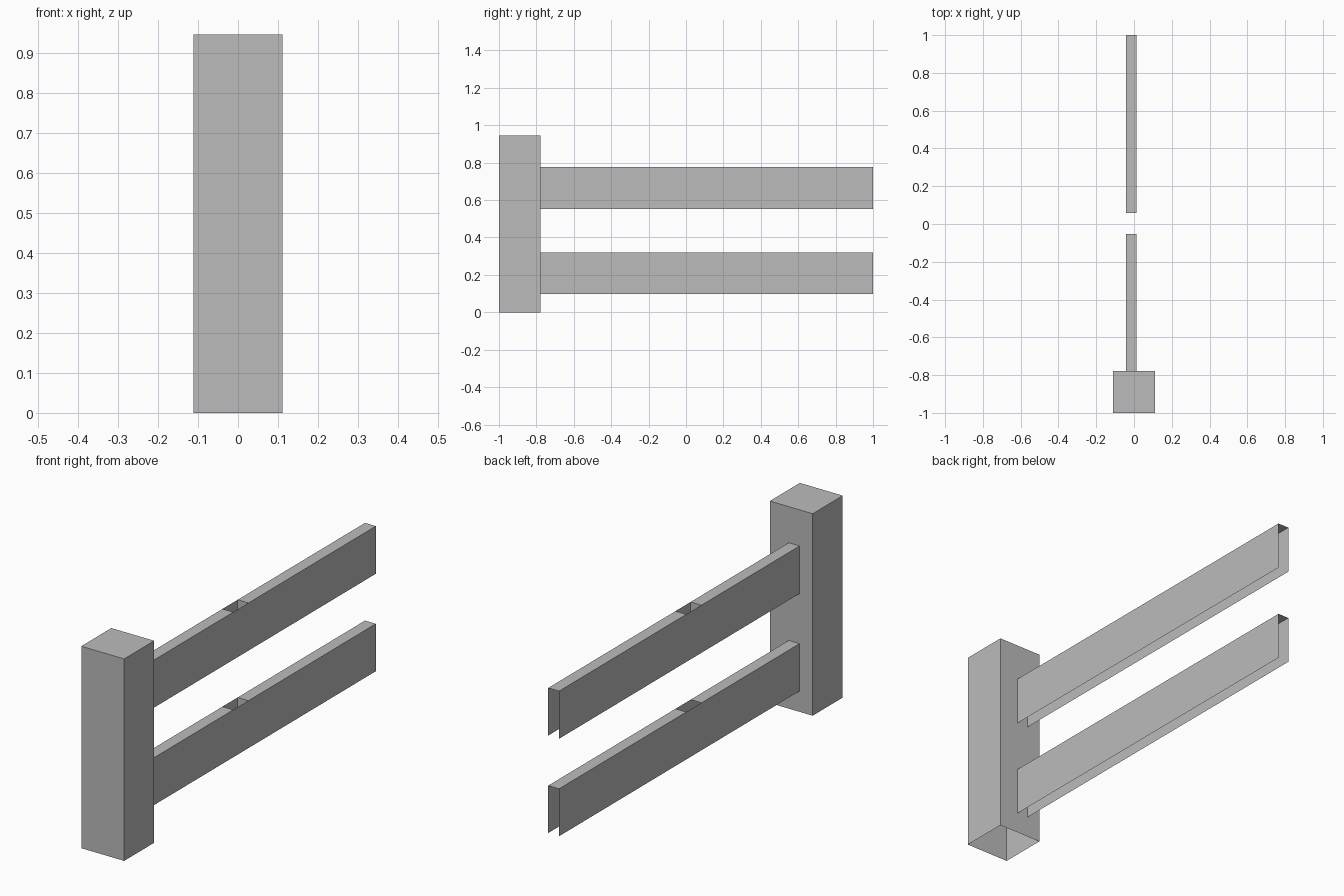
import bpy

if "Cube" in bpy.data.objects:
    bpy.data.objects.remove(bpy.data.objects["Cube"])

gray = bpy.data.materials.new("plain gray")
gray.diffuse_color = (0.5, 0.5, 0.5, 1)
gray.use_nodes = True
gray.node_tree.nodes["Principled BSDF"].inputs["Base Color"].default_value = gray.diffuse_color


def make(name, quads):
    """Build one open shell from a list of quads."""
    verts = [v for q in quads for v in q]
    faces = [tuple(range(i, i + 4)) for i in range(0, len(verts), 4)]
    mesh = bpy.data.meshes.new(name)
    mesh.from_pydata(verts, [], faces)
    mesh.materials.append(gray)
    obj = bpy.data.objects.new(name, mesh)
    bpy.context.collection.objects.link(obj)


def side(x, y0, y1, z0, z1, out):
    q = [(x, y0, z0), (x, y1, z0), (x, y1, z1), (x, y0, z1)]
    return q if out > 0 else q[::-1]


def end(y, x0, x1, z0, z1, out):
    q = [(x0, y, z0), (x1, y, z0), (x1, y, z1), (x0, y, z1)]
    return q if out < 0 else q[::-1]


def top(z, x0, x1, y0, y1):
    return [(x0, y0, z), (x1, y0, z), (x1, y1, z), (x0, y1, z)]


# Post: hollow box with an open underside
W, H, BACK = 0.111, 0.945, -0.778
make("post", [side(W, -1, BACK, 0, H, 1), side(-W, -1, BACK, 0, H, -1),
              end(-1, -W, W, 0, H, -1), end(BACK, -W, W, 0, H, 1),
              top(H, -W, W, -1, BACK)])

# Rails: thin channels, open below and at the far end, with a slot in the top
X0, X1 = -0.043, 0.013
S0, S1 = -0.053, 0.059
WALL = 0.11
for name, z0, z1, front_wall in (("lower_rail", 0.097, 0.319, False),
                                 ("upper_rail", 0.553, 0.776, True)):
    quads = [side(X1, BACK, 1, z0, z1, 1), side(X0, BACK, 1, z0, z1, -1),
             top(z1, X0, X1, BACK, S0), top(z1, X0, X1, S1, 1),
             end(S1, X0, X1, z1 - WALL, z1, -1)]
    if front_wall:
        quads.append(end(S0, X0, X1, z1 - WALL, z1, 1))
    make(name, quads)
